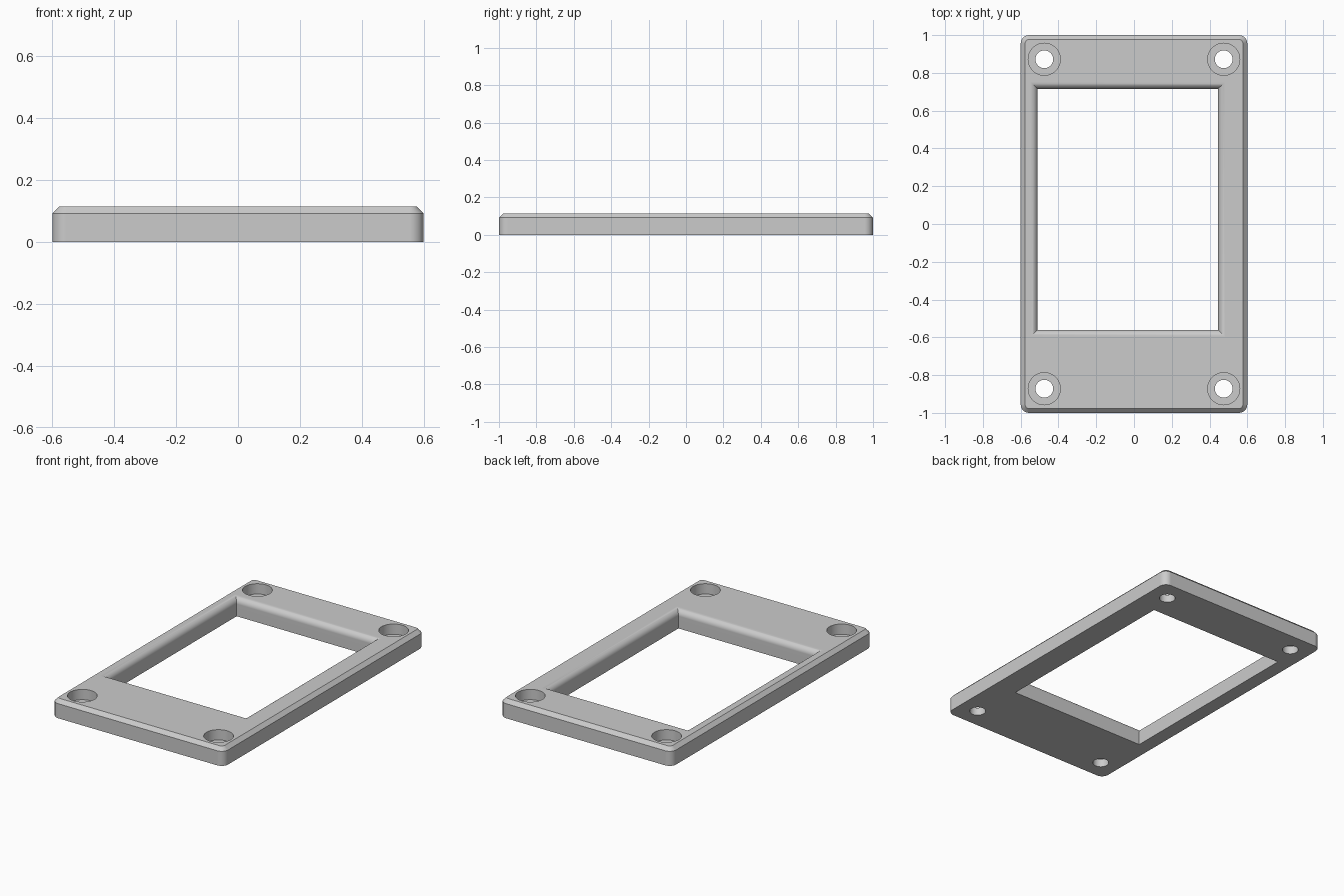
import bpy, bmesh
from math import sin, cos, pi

if "Cube" in bpy.data.objects:
    bpy.data.objects.remove(bpy.data.objects["Cube"])

H = 0.115            # plate thickness
CHAMFER = 0.023      # outer top edge
FILLET = 0.038       # window top edge


def rect(x0, x1, y0, y1, r=0.0, steps=8):
    """Rectangle outline, counter-clockwise, with optional rounded corners."""
    if r == 0:
        return [(x0, y0), (x1, y0), (x1, y1), (x0, y1)]
    centres = [(x0 + r, y0 + r, 2), (x1 - r, y0 + r, 3),
               (x1 - r, y1 - r, 0), (x0 + r, y1 - r, 1)]
    return [(cx + r * cos((q + i / steps) * pi / 2), cy + r * sin((q + i / steps) * pi / 2))
            for cx, cy, q in centres for i in range(steps + 1)]


def circle(cx, cy, r, n=48):
    return [(cx + r * cos(2 * pi * i / n), cy + r * sin(2 * pi * i / n)) for i in range(n)]


def loft(name, rings):
    """Closed solid through (outline, z) rings from bottom to top."""
    bm = bmesh.new()
    loops = [[bm.verts.new((x, y, z)) for x, y in pts] for pts, z in rings]
    for a, b in zip(loops, loops[1:]):
        for i in range(len(a)):
            j = (i + 1) % len(a)
            bm.faces.new((a[i], a[j], b[j], b[i]))
    bm.faces.new(loops[0][::-1])
    bm.faces.new(loops[-1])
    me = bpy.data.meshes.new(name)
    bm.to_mesh(me)
    bm.free()
    ob = bpy.data.objects.new(name, me)
    bpy.context.collection.objects.link(ob)
    return ob


# Plate with rounded corners and chamfered top edge
outer = rect(-0.6, 0.6, -1, 1, 0.045)
c = CHAMFER
inset = rect(-0.6 + c, 0.6 - c, -1 + c, 1 - c, 0.045 - c)
plate = loft("bezel_plate", [(outer, 0), (outer, H - c), (inset, H)])

# Off-centre window, its top edge rounded over
def window(o):
    return rect(-0.51 - o, 0.445 + o, -0.56 - o, 0.715 + o)

rings = [(window(0), -0.1)]
for i in range(11):
    t = i / 10 * pi / 2
    rings.append((window(FILLET * (1 - cos(t))), H - FILLET + FILLET * sin(t)))
rings.append((window(FILLET), 0.2))
cutters = [loft("window_cutter", rings)]

# Counterbored screw holes in the four corners
for sx in (-1, 1):
    for sy in (-1, 1):
        x, y = sx * 0.475, sy * 0.872
        small, big = circle(x, y, 0.047), circle(x, y, 0.085)
        cutters.append(loft("screw_hole_cutter",
                            [(small, -0.1), (small, 0.05), (big, 0.05), (big, 0.2)]))

bpy.context.view_layer.objects.active = plate
plate.select_set(True)
for cutter in cutters:
    cutter.hide_render = True
    mod = plate.modifiers.new("cut", 'BOOLEAN')
    mod.operation, mod.solver, mod.object = 'DIFFERENCE', 'EXACT', cutter
    bpy.ops.object.modifier_apply(modifier=mod.name)
    bpy.data.objects.remove(cutter)

# Smooth curved surfaces, crisp flats
bpy.ops.object.select_all(action='DESELECT')
plate.select_set(True)
bpy.ops.object.shade_smooth_by_angle(angle=pi / 6)
weighted = plate.modifiers.new("flat_faces", 'WEIGHTED_NORMAL')
weighted.keep_sharp = True
